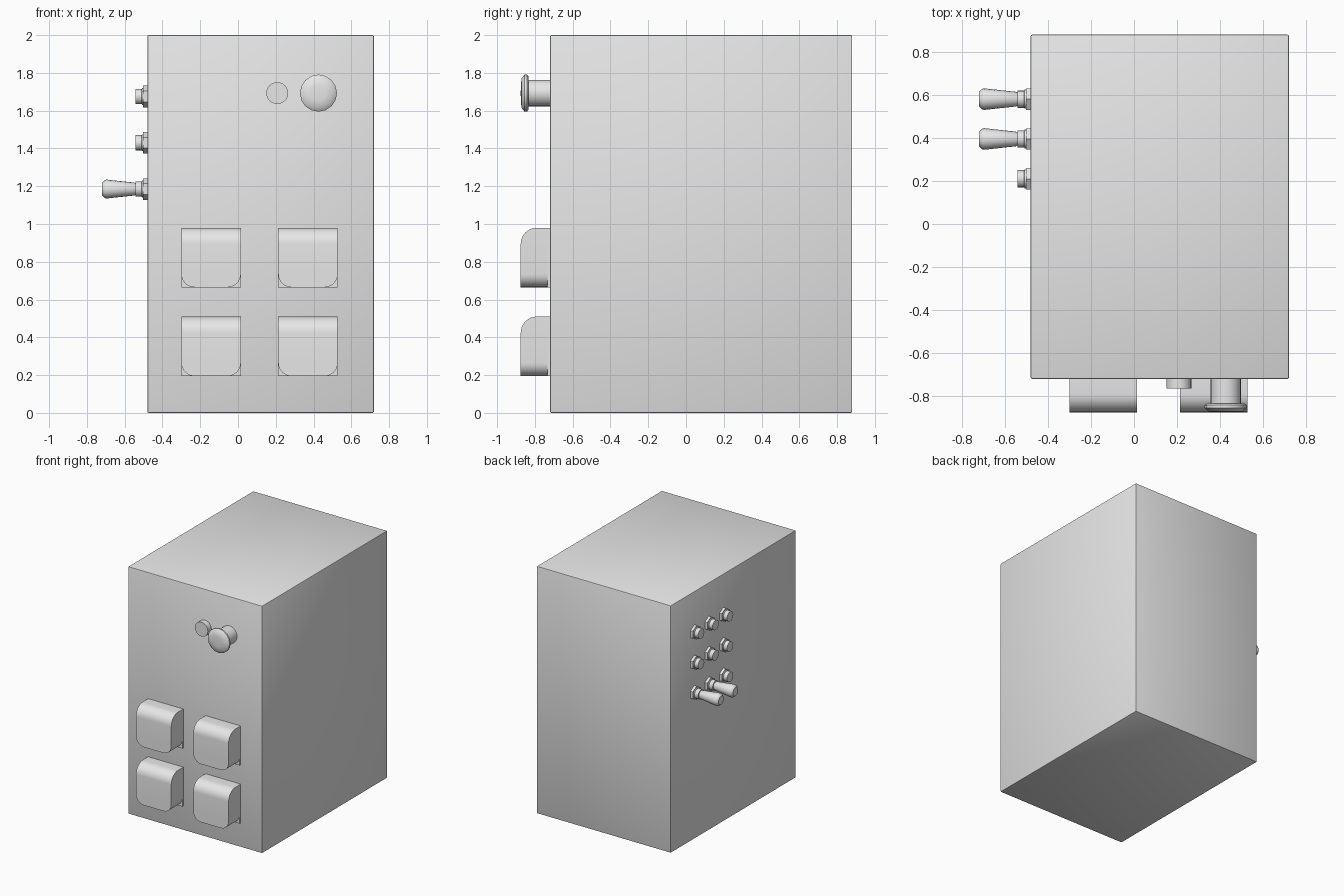
import bpy, bmesh
from math import pi, cos, sin, radians
from mathutils import Matrix, Vector

if "Cube" in bpy.data.objects:
    bpy.data.objects.remove(bpy.data.objects["Cube"], do_unlink=True)

grey = bpy.data.materials.new("light_grey")
grey.use_nodes = True
grey.diffuse_color = (0.8, 0.8, 0.8, 1)
grey.node_tree.nodes["Principled BSDF"].inputs["Base Color"].default_value = (0.8, 0.8, 0.8, 1)

TO_FRONT = Matrix.Rotation(pi / 2, 4, "X")
TO_SIDE = Matrix.Rotation(-pi / 2, 4, "Y")


def finish(bm, name):
    bmesh.ops.recalc_face_normals(bm, faces=bm.faces[:])
    mesh = bpy.data.meshes.new(name)
    bm.to_mesh(mesh)
    bm.free()
    mesh.materials.append(grey)
    obj = bpy.data.objects.new(name, mesh)
    bpy.context.collection.objects.link(obj)
    bpy.ops.object.select_all(action="DESELECT")
    obj.select_set(True)
    bpy.context.view_layer.objects.active = obj
    bpy.ops.object.shade_smooth_by_angle(angle=radians(35))
    return obj


def box_mesh(lo, hi):
    bm = bmesh.new()
    lo, hi = Vector(lo), Vector(hi)
    bmesh.ops.create_cube(bm, size=1)
    bmesh.ops.scale(bm, vec=hi - lo, verts=bm.verts)
    bmesh.ops.translate(bm, vec=(lo + hi) / 2, verts=bm.verts)
    return bm


def lathe(name, profile, sides, turn, place):
    """Turn (radius, height) pairs into a closed solid and place it."""
    bm = bmesh.new()
    rings = []
    for r, h in profile:
        angles = [2 * pi * i / sides for i in range(sides)]
        rings.append([bm.verts.new((r * cos(a), r * sin(a), h)) for a in angles])
    for a, b in zip(rings, rings[1:]):
        for i in range(sides):
            j = (i + 1) % sides
            bm.faces.new((a[i], a[j], b[j], b[i]))
    bm.faces.new(rings[0])
    bm.faces.new(rings[-1])
    bm.transform(Matrix.Translation(place) @ turn)
    return finish(bm, name)


# Cabinet with slightly softened edges
SIDE, FRONT = -0.48, -0.72
bm = box_mesh((SIDE, FRONT, 0), (0.72, 0.88, 2))
bmesh.ops.bevel(bm, geom=bm.edges[:], offset=0.008, segments=2, profile=0.5, affect="EDGES")
finish(bm, "cabinet")


# Hooded covers: square back flange and a hood with rounded edges
def hooded_cover(name, x, z):
    w, h = 0.315, 0.315
    finish(box_mesh((x, FRONT - 0.012, z), (x + w, FRONT, z + h)), name + "_flange")
    bm = box_mesh((x, -0.875, z), (x + w, FRONT - 0.005, z + h))

    def edges(test):
        return [e for e in bm.edges if all(test(v.co) for v in e.verts)]

    mid_x, mid_y, mid_z = x + w / 2, -0.8, z + h / 2
    brow = edges(lambda c: c.y < mid_y and c.z > mid_z)
    bmesh.ops.bevel(bm, geom=brow, offset=0.085, segments=8, profile=0.5, affect="EDGES")
    corners = edges(lambda c: c.z < mid_z and c.x < mid_x)
    corners += edges(lambda c: c.z < mid_z and c.x > mid_x)
    corners = [e for e in corners if abs(e.verts[0].co.y - e.verts[1].co.y) > 0.1]
    bmesh.ops.bevel(bm, geom=corners, offset=0.07, segments=8, profile=0.5, affect="EDGES")
    finish(bm, name + "_hood")


for row, z in (("lower", 0.195), ("upper", 0.665)):
    for col, x in (("right", -0.30), ("left", 0.213)):
        hooded_cover(f"{row}_{col}_cover", x, z)

# Push button and mushroom stop knob
lathe("push_button", [(0.058, 0), (0.058, 0.045)], 24, TO_FRONT, (0.208, FRONT, 1.693))
knob_at = (0.426, FRONT, 1.693)
lathe("stop_stem", [(0.07, 0), (0.07, 0.125)], 24, TO_FRONT, knob_at)
lathe("stop_head", [(0.09, 0.115), (0.098, 0.122), (0.098, 0.135), (0.078, 0.151), (0.04, 0.154), (0.01, 0.155)],
      16, TO_FRONT, knob_at)

# Grid of toggle switches on the side: hex nut, bushing and some levers
for row, z in enumerate((1.185, 1.43, 1.675)):
    for col, y in enumerate((0.58, 0.395, 0.21)):
        tag, place = f"{row}_{col}", (SIDE, y, z)
        lathe("switch_nut_" + tag, [(0.057, 0), (0.057, 0.022)], 6, TO_SIDE, place)
        lathe("switch_bushing_" + tag, [(0.044, 0.02), (0.044, 0.028), (0.04, 0.03), (0.04, 0.062)],
              16, TO_SIDE, place)
        if row == 0 and col < 2:
            lathe("switch_lever_" + tag,
                  [(0.03, 0.06), (0.034, 0.068), (0.05, 0.215), (0.048, 0.225), (0.034, 0.24)],
                  16, TO_SIDE, place)
